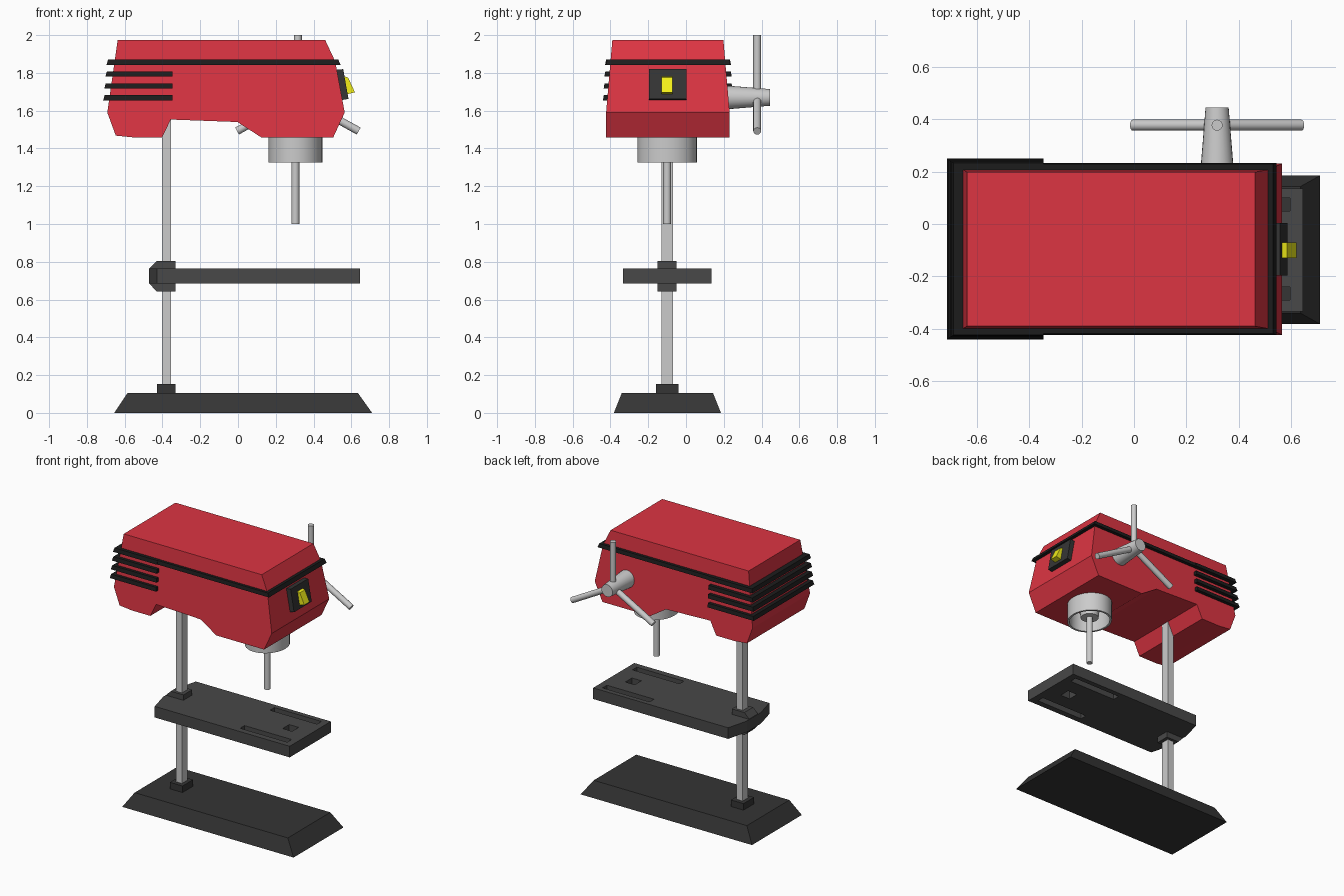
import bpy, bmesh
from mathutils import Vector

if "Cube" in bpy.data.objects:
    bpy.data.objects.remove(bpy.data.objects["Cube"])

CY = -0.1  # centre line of the machine in y


def mat(name, col):
    m = bpy.data.materials.new(name)
    m.diffuse_color = (*col, 1)
    m.use_nodes = True
    m.node_tree.nodes["Principled BSDF"].inputs["Base Color"].default_value = m.diffuse_color
    return m


RED = mat("red_paint", (0.72, 0.035, 0.055))
IRON = mat("dark_iron", (0.035, 0.035, 0.035))
TABLE = mat("table_grey", (0.065, 0.065, 0.065))
RUBBER = mat("black_trim", (0.012, 0.012, 0.012))
YELLOW = mat("yellow_plastic", (0.9, 0.87, 0.01))


def finish(name, bm, material=None):
    bmesh.ops.recalc_face_normals(bm, faces=bm.faces)
    me = bpy.data.meshes.new(name)
    bm.to_mesh(me)
    bm.free()
    ob = bpy.data.objects.new(name, me)
    bpy.context.collection.objects.link(ob)
    if material:
        me.materials.append(material)
    return ob


def loft(name, a, b, material=None):
    """Closed solid between two matching point loops."""
    bm = bmesh.new()
    va, vb = [[bm.verts.new(p) for p in loop] for loop in (a, b)]
    bm.faces.new(va)
    bm.faces.new(vb)
    n = len(va)
    for i in range(n):
        j = (i + 1) % n
        bm.faces.new((va[i], va[j], vb[j], vb[i]))
    return finish(name, bm, material)


def block(name, x0, x1, y0, y1, z0, z1, material=None, inset=(0, 0, 0)):
    """Box whose top is pulled in by inset (left, right, both y sides)."""
    l, r, s = inset
    low = [(x0, y0, z0), (x1, y0, z0), (x1, y1, z0), (x0, y1, z0)]
    top = [(x0 + l, y0 + s, z1), (x1 - r, y0 + s, z1),
           (x1 - r, y1 - s, z1), (x0 + l, y1 - s, z1)]
    return loft(name, low, top, material)


def prism(name, profile, half, material=None, cy=CY):
    """xz profile extruded along y; half is the half width at height z."""
    return loft(name, [(x, cy - half(z), z) for x, z in profile],
                [(x, cy + half(z), z) for x, z in profile], material)


def rod(name, p, q, r1, r2, sides):
    p, q = Vector(p), Vector(q)
    bm = bmesh.new()
    bmesh.ops.create_cone(bm, cap_ends=True, segments=sides, radius1=r1,
                          radius2=r2, depth=(q - p).length)
    bm.transform(Vector((0, 0, 1)).rotation_difference(q - p).to_matrix().to_4x4())
    bmesh.ops.translate(bm, vec=(p + q) / 2, verts=bm.verts)
    return finish(name, bm)


def smooth(ob):
    bpy.ops.object.select_all(action='DESELECT')
    ob.select_set(True)
    bpy.context.view_layer.objects.active = ob
    bpy.ops.object.shade_smooth_by_angle()


# Base, column and its socket
block("base", -0.655, 0.71, -0.382, 0.185, 0, 0.105, IRON, (0.07, 0.075, 0.042))
block("column_socket", -0.43, -0.33, -0.16, -0.04, 0.1, 0.152, IRON)
block("column", -0.403, -0.355, -0.13, -0.07, 0.1, 1.6)

# Work table with pointed rear end, two slots and a square hole
outline = [(-0.43, -0.333), (0.645, -0.333), (0.645, 0.135), (-0.43, 0.135),
           (-0.47, -0.02), (-0.47, -0.18)]
table = loft("work_table", [(x, y, 0.685) for x, y in outline],
             [(x, y, 0.765) for x, y in outline], TABLE)
bpy.context.view_layer.objects.active = table
for x0, x1, y0, y1 in ((0.22, 0.595, 0.05, 0.1), (0.22, 0.595, -0.29, -0.24),
                       (0.45, 0.525, -0.135, -0.06)):
    cutter = block("slot_cutter", x0, x1, y0, y1, 0.6, 0.85)
    cutter.hide_render = True
    mod = table.modifiers.new("slot", 'BOOLEAN')
    mod.operation, mod.solver, mod.object = 'DIFFERENCE', 'EXACT', cutter
    bpy.ops.object.modifier_apply(modifier=mod.name)
    bpy.data.objects.remove(cutter)
prism("table_clamp", [(-0.33, 0.642), (-0.43, 0.642), (-0.468, 0.683),
                      (-0.468, 0.767), (-0.43, 0.804), (-0.33, 0.804)],
      lambda z: 0.05, TABLE)


# Motor head: side profile, sides leaning in towards the top
def head_half(z):
    return 0.294 + 0.033 * min(1, (1.973 - z) / 0.38)


prism("motor_head", [
    (-0.637, 1.973), (0.462, 1.973), (0.515, 1.86), (0.565, 1.59), (0.504, 1.458),
    (0.124, 1.458), (-0.003, 1.54), (-0.356, 1.553), (-0.402, 1.458),
    (-0.55, 1.458), (-0.647, 1.468), (-0.692, 1.59)], head_half, RED, -0.096)

# Trim line all round, and cooling ribs wrapping the rear
HY = -0.095
block("head_trim", -0.692, 0.543, HY - 0.328, HY + 0.328, 1.843, 1.87,
      RUBBER, (0.008, 0.012, 0.005))
for i in range(4):
    z = 1.843 - 0.063 * i
    x, h = -0.696 - 0.006 * i, 0.333 + 0.004 * i
    block(f"cooling_rib_{i + 1}", x, -0.346, HY - h, HY + h, z, z + 0.028,
          RUBBER, (0.008, 0, 0.005))

# Switch plate and rocker on the nose
prism("switch_plate", [(0.51, 1.815), (0.557, 1.82), (0.585, 1.662), (0.54, 1.655)],
      lambda z: 0.1, IRON, -0.097)
prism("switch_rocker", [(0.55, 1.785), (0.583, 1.775), (0.619, 1.697), (0.568, 1.685)],
      lambda z: 0.029, YELLOW)

# Open chuck guard: oval tube made by spinning a wall section
bm = bmesh.new()
wall = [(0.13, 1.48), (0.143, 1.48), (0.143, 1.325), (0.13, 1.325)]
vs = [bm.verts.new((r, 0, z)) for r, z in wall]
es = [bm.edges.new((vs[i], vs[(i + 1) % 4])) for i in range(4)]
bmesh.ops.spin(bm, geom=vs + es, cent=(0, 0, 0), axis=(0, 0, 1),
               angle=6.283185307, steps=32, use_merge=True)
bmesh.ops.remove_doubles(bm, verts=bm.verts, dist=0.0005)
bmesh.ops.scale(bm, vec=(1, 1.1, 1), verts=bm.verts)
bmesh.ops.translate(bm, vec=(0.304, CY, 0), verts=bm.verts)
smooth(finish("chuck_guard", bm))

# Chuck and drill spindle
smooth(rod("chuck", (0.304, CY, 1.35), (0.304, CY, 1.48), 0.06, 0.075, 24))
smooth(rod("spindle", (0.304, CY, 1.0), (0.304, CY, 1.4), 0.021, 0.021, 16))

# Feed handle: tapered hub with three spokes
smooth(rod("feed_hub", (0.317, 0.2, 1.67), (0.317, 0.445, 1.67), 0.064, 0.044, 24))
for i, (dx, dz) in enumerate(((0, 0.33), (0.322, -0.178), (-0.322, -0.178))):
    smooth(rod(f"feed_spoke_{i + 1}", (0.317, 0.377, 1.67),
               (0.317 + dx, 0.377, 1.67 + dz), 0.021, 0.021, 16))
